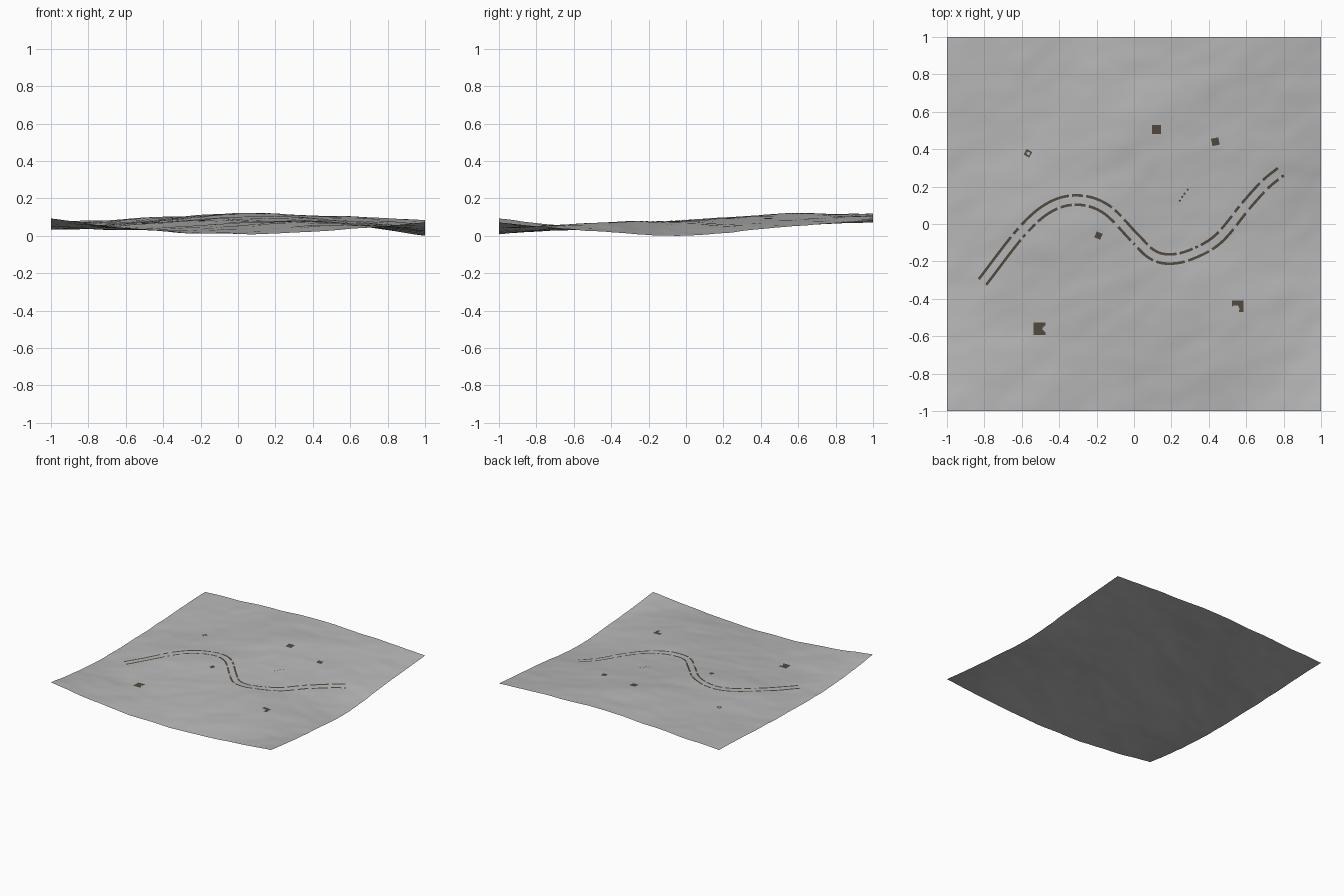
import bpy
import bmesh
import math
from mathutils import Vector, noise

cube = bpy.data.objects.get("Cube")
if cube:
    bpy.data.objects.remove(cube, do_unlink=True)


def make_material(name, color):
    mat = bpy.data.materials.new(name)
    mat.use_nodes = True
    mat.diffuse_color = color
    mat.node_tree.nodes["Principled BSDF"].inputs["Base Color"].default_value = color
    return mat


ground_grey = make_material("ground_grey", (0.48, 0.48, 0.48, 1))
dark_earth = make_material("dark_earth", (0.085, 0.068, 0.05, 1))


def spline(values, t):
    """Catmull-Rom value at t, counted in control points."""
    i = max(0, min(int(t), len(values) - 2))
    f = t - i
    b, c = values[i], values[i + 1]
    a = values[i - 1] if i > 0 else b * 2 - c
    d = values[i + 2] if i + 2 < len(values) else c * 2 - b
    return b + (c - a) * (f / 2) + (a * 2 - b * 5 + c * 4 - d) * (f * f / 2) \
        + (b * 3 - a - c * 3 + d) * (f ** 3 / 2)


# Broad hills: rows run front to back, columns run along x
HILLS = [
    [.095, .035, .012, .035, .072],
    [.045, .038, .055, .072, .030],
    [.038, .070, .088, .074, .006],
    [.055, .078, .121, .090, .050],
    [.077, .100, .121, .113, .088],
]


def height(x, y):
    base = spline([spline(row, (x + 1) * 2) for row in HILLS], (y + 1) * 2)
    # Small wind-blown ripples, stretched along a diagonal
    u, v = x * 0.9 + y * 0.45, y * 0.9 - x * 0.45
    ripple = noise.noise(Vector((u * 3, v * 5, 7))) * 0.006
    ripple += noise.noise(Vector((u * 7, v * 11, 3))) * 0.0025
    return base + ripple


CELLS = 100
steps = [i * 2 / CELLS - 1 for i in range(CELLS + 1)]
floor = min(height(x, y) for x in steps for y in steps)


def on_ground(x, y, lift=0.0):
    return Vector((x, y, height(x, y) - floor + lift))


def finish(bm, name, mat):
    mesh = bpy.data.meshes.new(name)
    for face in bm.faces:
        face.smooth = True
    bm.to_mesh(mesh)
    bm.free()
    mesh.materials.append(mat)
    obj = bpy.data.objects.new(name, mesh)
    bpy.context.collection.objects.link(obj)
    return obj


def remove_faces(bm, rule):
    doomed = [f for f in bm.faces if rule(f.calc_center_median())]
    bmesh.ops.delete(bm, geom=doomed, context='FACES')


# Rolling ground sheet
bm = bmesh.new()
bmesh.ops.create_grid(bm, x_segments=CELLS, y_segments=CELLS, size=1)
for vert in bm.verts:
    vert.co = on_ground(vert.co.x, vert.co.y)
finish(bm, "ground", ground_grey)

# Winding pair of broken wheel tracks
PATH = [Vector(p) for p in (
    (-.81, -.31), (-.6, -.04), (-.45, .09), (-.3, .128), (-.15, .08), (0, -.07),
    (.09, -.158), (.18, -.187), (.3, -.165), (.45, -.08), (.6, .1), (.7, .21), (.785, .28))]
SAMPLES = 360


def path_point(i):
    return spline(PATH, i * (len(PATH) - 1) / SAMPLES)


def make_track(name, offset, gaps):
    bm = bmesh.new()
    previous = None
    for i in range(SAMPLES + 1):
        along = (path_point(min(i + 1, SAMPLES)) - path_point(max(i - 1, 0))).normalized()
        side = Vector((-along.y, along.x))
        middle = path_point(i) + side * offset
        pair = []
        for half in (-0.007, 0.007):
            p = middle + side * half
            pair.append(bm.verts.new(on_ground(p.x, p.y, 0.002)))
        if previous:
            bm.faces.new((previous[0], pair[0], pair[1], previous[1]))
        previous = pair
    remove_faces(bm, lambda c: any(abs(c.x - g) < 0.008 for g in gaps))
    finish(bm, name, dark_earth)


make_track("left_track", 0.025,
           (-.65, -.61, -.34, -.265, -.11, -.06, .08, .235, .32, .35, .46, .53, .57, .68))
make_track("right_track", -0.025,
           (-.6, -.575, -.52, -.4, -.325, -.25, -.095, -.01, .01, .11, .28, .41, .54, .605, .705, .78))


# Flat stones showing through the ground, some partly covered
def make_stone(name, x, y, size, turn, cover=None):
    bm = bmesh.new()
    bmesh.ops.create_grid(bm, x_segments=12, y_segments=12, size=size / 2)
    if cover:
        cx, cy, radius = (c * size for c in cover)
        remove_faces(bm, lambda c: math.hypot(c.x - cx, c.y - cy) < radius)
    ca, sa = math.cos(turn), math.sin(turn)
    for vert in bm.verts:
        px, py = vert.co.x, vert.co.y
        vert.co = on_ground(x + px * ca - py * sa, y + px * sa + py * ca, 0.002)
    finish(bm, name, dark_earth)


make_stone("back_stone", .12, .505, .05, 0)
make_stone("back_left_stone", .435, .44, .04, .2)
make_stone("middle_stone", -.19, -.062, .034, -.4)
make_stone("back_right_stone", -.567, .378, .034, -.5, (.05, 0, .27))
make_stone("front_right_stone", -.505, -.56, .066, 0, (.5, 0, .24))
make_stone("front_left_stone", .555, -.44, .062, 0, (-.22, -.25, .36))

# Row of small pebbles
for i, (x, y) in enumerate(((.245, .125), (.258, .145), (.27, .162), (.287, .183))):
    make_stone(f"pebble_{i + 1}", x, y, .01, .9)
